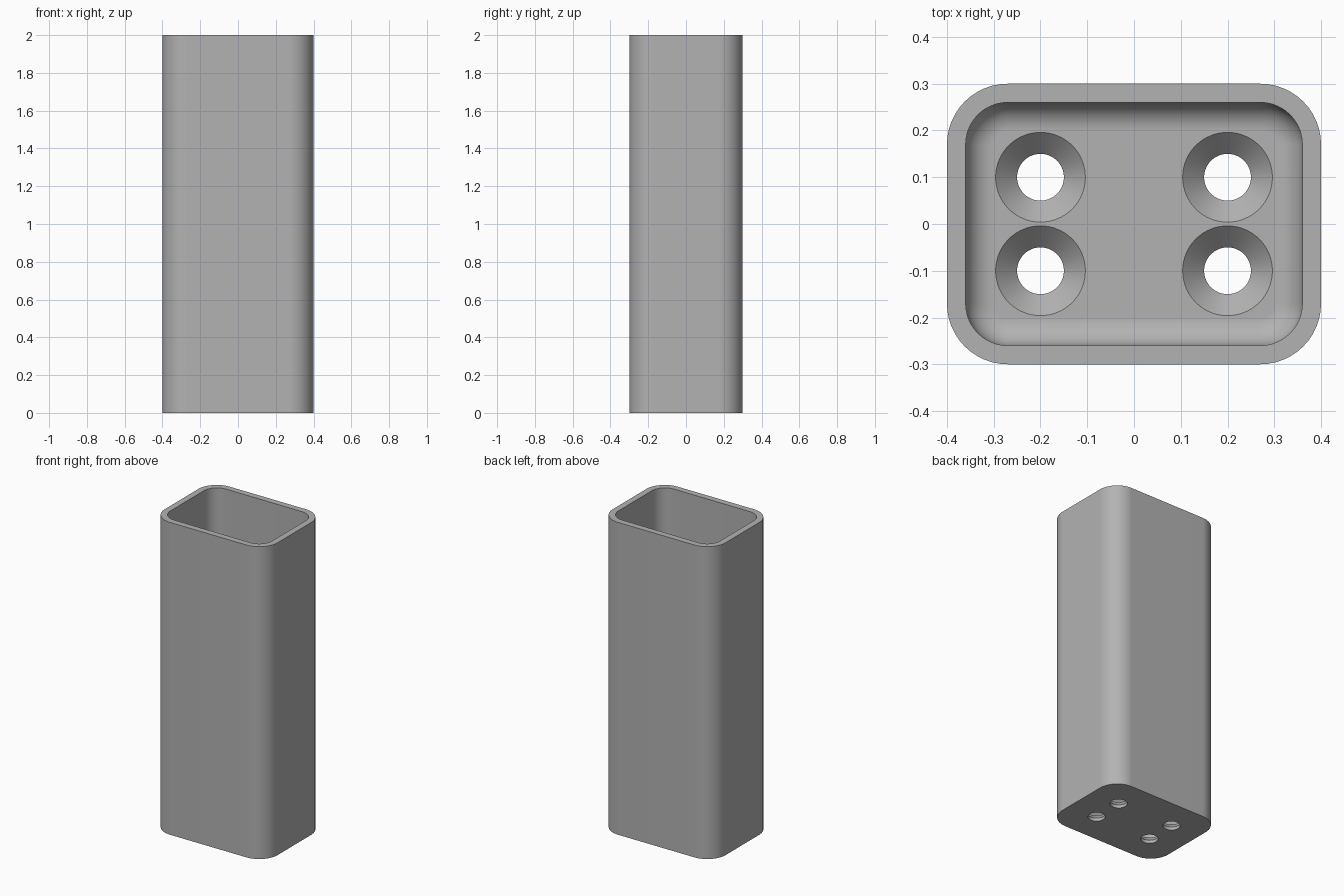
import bpy, bmesh
from math import sin, cos, pi, radians

cube = bpy.data.objects.get("Cube")
if cube:
    bpy.data.objects.remove(cube, do_unlink=True)

HALF_X, HALF_Y, HEIGHT = 0.4, 0.3, 2.0
WALL, FLOOR, CORNER, FILLET = 0.04, 0.066, 0.13, 0.06
HOLE_R, SINK_R = 0.05, 0.096

grey = bpy.data.materials.new("plain grey")
grey.use_nodes = True
colour = (0.45, 0.45, 0.45, 1)
grey.diffuse_color = colour
grey.node_tree.nodes["Principled BSDF"].inputs["Base Color"].default_value = colour


def make_object(name, bm):
    bmesh.ops.recalc_face_normals(bm, faces=bm.faces)
    mesh = bpy.data.meshes.new(name)
    bm.to_mesh(mesh)
    bm.free()
    mesh.materials.append(grey)
    obj = bpy.data.objects.new(name, mesh)
    bpy.context.collection.objects.link(obj)
    return obj


def rounded_ring(bm, inset, z, steps=12):
    """Rounded rectangle of vertices, drawn in from the outer wall."""
    r = CORNER - inset
    cx, cy = HALF_X - CORNER, HALF_Y - CORNER
    ring = []
    for q, (sx, sy) in enumerate([(1, 1), (-1, 1), (-1, -1), (1, -1)]):
        for i in range(steps + 1):
            a = (q + i / steps) * pi / 2
            ring.append(bm.verts.new((sx * cx + r * cos(a), sy * cy + r * sin(a), z)))
    return ring


def circle_ring(bm, x, y, r, z, steps=64):
    return [bm.verts.new((x + r * cos(2 * pi * i / steps),
                          y + r * sin(2 * pi * i / steps), z)) for i in range(steps)]


def skin(bm, rings):
    """Join consecutive rings and cap both ends."""
    for a, b in zip(rings, rings[1:]):
        for i in range(len(a)):
            j = (i + 1) % len(a)
            bm.faces.new((a[i], a[j], b[j], b[i]))
    bm.faces.new(rings[0])
    bm.faces.new(rings[-1])


# Tall open tube: outer wall, rim, inner wall, floor fillet and floor
bm = bmesh.new()
profile = [(0, 0), (0, HEIGHT), (WALL, HEIGHT)]
for i in range(11):
    a = i / 10 * pi / 2
    profile.append((WALL + FILLET * (1 - cos(a)), FLOOR + FILLET * (1 - sin(a))))
skin(bm, [rounded_ring(bm, inset, z) for inset, z in profile])
body = make_object("holder_body", bm)

# Four countersunk screw holes through the floor
bm = bmesh.new()
sink_z = FLOOR - (SINK_R - HOLE_R)
over = 0.005
for x in (-0.2, 0.2):
    for y in (-0.1, 0.1):
        skin(bm, [circle_ring(bm, x, y, r, z) for r, z in (
            (HOLE_R, -0.05), (HOLE_R, sink_z), (SINK_R, FLOOR), (SINK_R, FLOOR + over))])
cutter = make_object("screw_hole_cutter", bm)
cutter.hide_render = True

bpy.ops.object.select_all(action="DESELECT")
bpy.context.view_layer.objects.active = body
body.select_set(True)
cut = body.modifiers.new("screw holes", "BOOLEAN")
cut.operation = "DIFFERENCE"
cut.solver = "EXACT"
cut.object = cutter
bpy.ops.object.modifier_apply(modifier=cut.name)
bpy.data.objects.remove(cutter, do_unlink=True)

# Smooth round corners, crisp rims
bpy.ops.object.shade_smooth_by_angle(angle=radians(30))
weighted = body.modifiers.new("weighted normals", "WEIGHTED_NORMAL")
weighted.keep_sharp = True
bpy.ops.object.modifier_apply(modifier=weighted.name)
